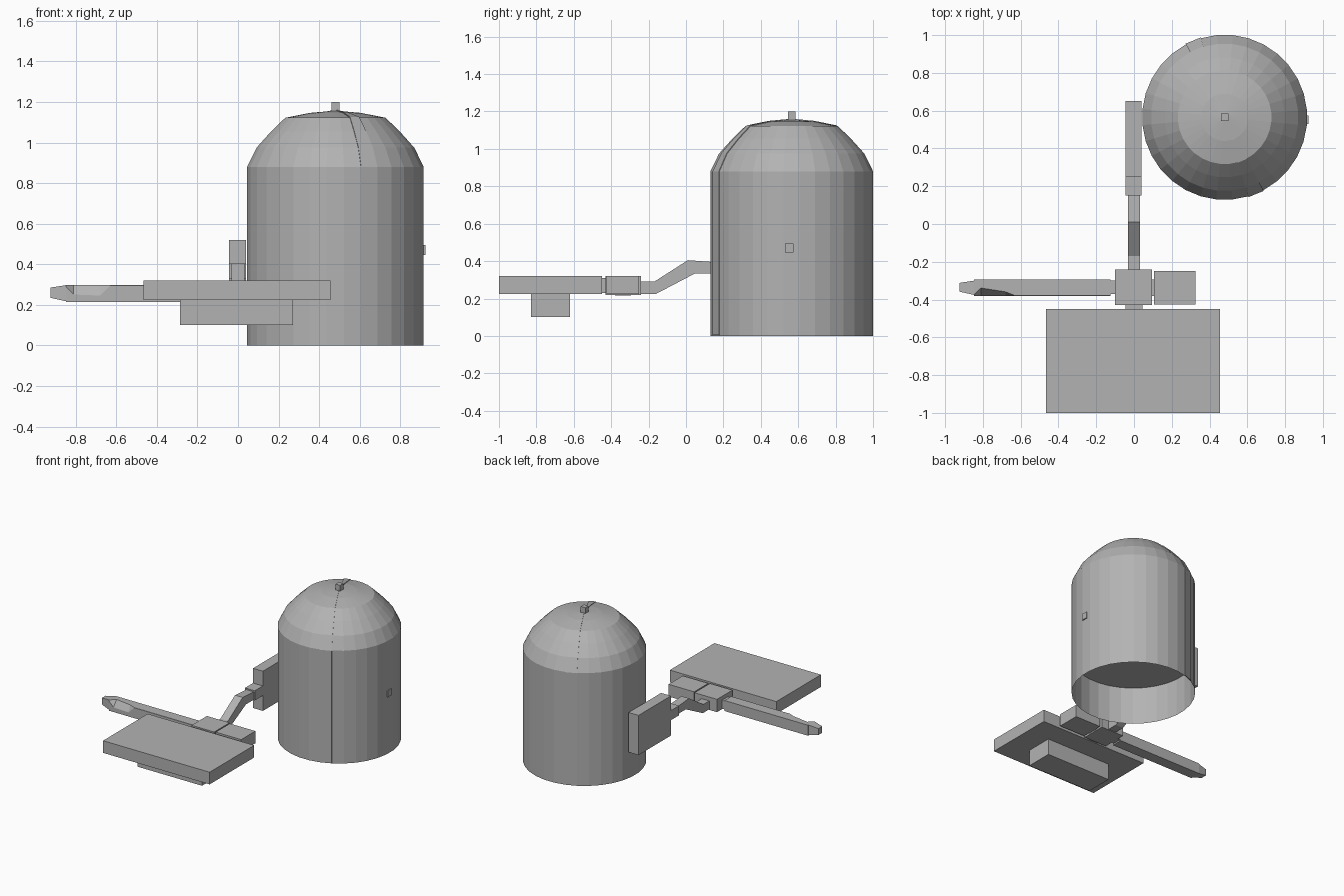
import bpy, bmesh, math

if "Cube" in bpy.data.objects:
    bpy.data.objects.remove(bpy.data.objects["Cube"])

grey = bpy.data.materials.new("plain grey")
grey.diffuse_color = (0.45, 0.45, 0.45, 1)
grey.use_nodes = True
grey.node_tree.nodes["Principled BSDF"].inputs["Base Color"].default_value = grey.diffuse_color


def make(name, verts, faces, fix=True):
    me = bpy.data.meshes.new(name)
    me.from_pydata(verts, [], faces)
    if fix:
        bm = bmesh.new()
        bm.from_mesh(me)
        bmesh.ops.remove_doubles(bm, verts=bm.verts, dist=1e-5)
        bmesh.ops.recalc_face_normals(bm, faces=bm.faces)
        bm.to_mesh(me)
        bm.free()
    me.materials.append(grey)
    ob = bpy.data.objects.new(name, me)
    bpy.context.collection.objects.link(ob)
    return ob


def loft(name, sections):
    """Skin a list of equal-length cross-sections and cap both ends."""
    n = len(sections[0])
    verts = [p for s in sections for p in s]
    faces = [(a * n + i, a * n + (i + 1) % n, (a + 1) * n + (i + 1) % n, (a + 1) * n + i)
             for a in range(len(sections) - 1) for i in range(n)]
    last = (len(sections) - 1) * n
    faces += [tuple(range(n)), tuple(range(last, last + n))]
    return make(name, verts, faces)


def box(name, x0, x1, y0, y1, z0, z1):
    ring = [(x0, y0), (x1, y0), (x1, y1), (x0, y1)]
    return loft(name, [[(x, y, z) for x, y in ring] for z in (z0, z1)])


# Domed shell, open at the bottom
CX, CY, N = 0.48, 0.565, 32
STEP = 2 * math.pi / N
START = math.radians(-73.3)
profile = [(0.437, 0), (0.437, 0.88), (0.39, 0.975), (0.318, 1.055),
           (0.248, 1.122), (0.125, 1.146), (0, 1.157)]


def polar(r, a, z):
    return (CX + r * math.cos(a), CY + r * math.sin(a), z)


verts, faces = [], []
for r, z in profile[:-1]:
    verts += [polar(r, START + i * STEP, z) for i in range(N)]
verts.append((CX, CY, profile[-1][1]))
rows = len(profile) - 1
for k in range(rows - 1):
    for i in range(N):
        j = (i + 1) % N
        faces.append((k * N + i, k * N + j, (k + 1) * N + j, (k + 1) * N + i))
faces += [((rows - 1) * N + i, (rows - 1) * N + (i + 1) % N, rows * N) for i in range(N)]
make("domed_shell", verts, faces, fix=False)

# Raised floor inside the shell
make("inner_floor", [polar(0.436, START + i * STEP, 0.29) for i in range(N)],
     [tuple(reversed(range(N)))], fix=False)

# Two thin tapering strips, front and back, one facet wide
for name, a in (("front_strip", START), ("back_strip", START + math.pi)):
    rings = []
    for r, z in profile:
        r, z0 = max(r, 0.003), max(z, 0.005)
        dr, dz = (0.004, 0) if z < 0.9 else (0.002, 0.004)
        rings.append([polar(r, a, z0), polar(r, a + STEP, z0),
                      polar(r + dr, a + STEP, z0 + dz), polar(r + dr, a, z0 + dz)])
    loft(name, rings)

# Small fittings on the shell
box("top_knob", 0.46, 0.50, 0.545, 0.585, 1.14, 1.20)
box("side_knob", 0.91, 0.923, 0.53, 0.575, 0.445, 0.495)

# Wall bracket beside the shell and its cranked arm
box("bracket_plate", -0.045, 0.04, 0.25, 0.65, 0.21, 0.52)
box("bracket_neck", -0.045, 0.04, 0.15, 0.25, 0.33, 0.405)
path = [(-0.25, 0.225, 0.29), (-0.16, 0.225, 0.29)]
loft("cranked_arm", [[(-0.033, y0, z0), (0.033, y0, z0), (0.033, y1, z1), (-0.033, y1, z1)]
                     for y0, z0, y1, z1 in ((-0.25, 0.225, -0.25, 0.29), (-0.16, 0.225, -0.17, 0.29),
                                            (0.05, 0.335, 0.01, 0.405), (0.15, 0.335, 0.15, 0.395))])

# Central joint with its connectors
box("joint_block", -0.10, 0.095, -0.43, -0.24, 0.22, 0.32)
box("front_connector", -0.045, 0.045, -0.45, -0.43, 0.23, 0.31)
box("right_connector", 0.095, 0.105, -0.38, -0.295, 0.23, 0.31)
box("left_connector", -0.125, -0.10, -0.37, -0.30, 0.225, 0.29)

# Blocks around the joint
box("right_block", 0.105, 0.325, -0.425, -0.25, 0.225, 0.32)
box("front_slab", -0.465, 0.455, -1.0, -0.45, 0.225, 0.32)
box("slab_foot", -0.285, 0.27, -0.83, -0.62, 0.10, 0.225)


# Long side arm with a scooped corner near the end
def arm_section(x, cut_y, cut_z):
    return [(x, -0.38, 0.215), (x, -0.295, 0.215), (x, -0.295, 0.297),
            (x, -0.379 + cut_y, 0.297), (x, -0.38, 0.296 - cut_z)]


loft("side_arm", [arm_section(*s) for s in ((-0.125, 0, 0), (-0.63, 0, 0), (-0.68, 0.02, 0.05),
                                            (-0.81, 0.04, 0.045), (-0.848, 0.005, 0.005))])

# Tapered tip of the side arm
loft("arm_tip", [[(x, y0, z0), (x, y1, z0), (x, y1, z1), (x, y0, z1)]
                 for x, y0, y1, z0, z1 in ((-0.848, -0.375, -0.30, 0.218, 0.297),
                                           (-0.925, -0.358, -0.312, 0.235, 0.285))])
